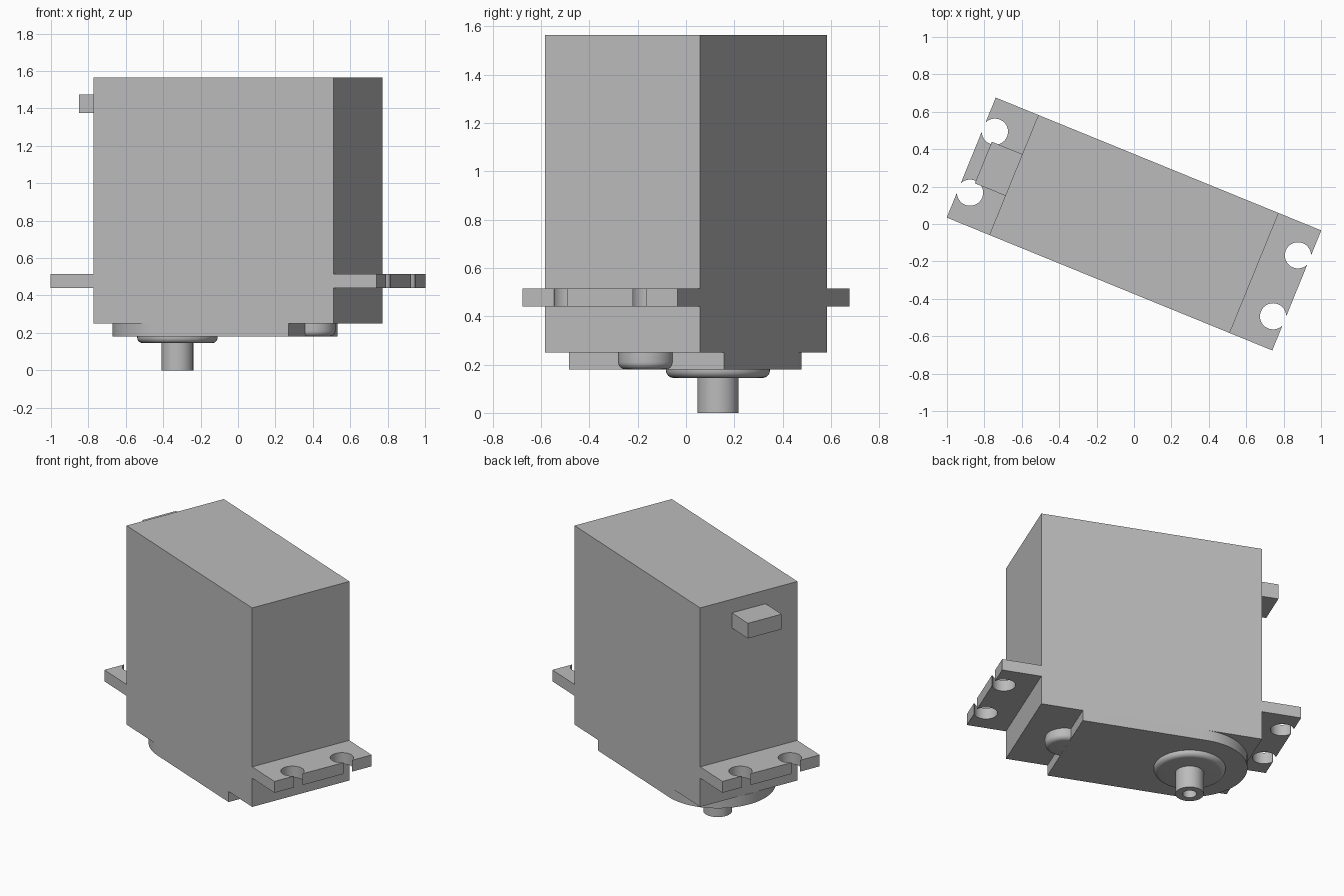
import bpy, bmesh, math
from mathutils import Matrix, Vector

cube = bpy.data.objects.get("Cube")
if cube:
    bpy.data.objects.remove(cube, do_unlink=True)

TURN = Matrix.Rotation(math.radians(-22.2), 4, 'Z')
HALF_W = 0.3465      # half width of case, flanges and gear cover
SHAFT_U = -0.35      # output shaft position along the case

grey = bpy.data.materials.new("light grey plastic")
grey.use_nodes = True
grey.diffuse_color = (0.5, 0.5, 0.5, 1)
grey.node_tree.nodes["Principled BSDF"].inputs["Base Color"].default_value = (0.5, 0.5, 0.5, 1)


def finish(name, bm, smooth=False):
    bmesh.ops.recalc_face_normals(bm, faces=bm.faces)
    bm.transform(TURN)
    mesh = bpy.data.meshes.new(name)
    bm.to_mesh(mesh)
    bm.free()
    mesh.materials.append(grey)
    ob = bpy.data.objects.new(name, mesh)
    bpy.context.collection.objects.link(ob)
    if smooth:
        bpy.ops.object.select_all(action='DESELECT')
        ob.select_set(True)
        bpy.context.view_layer.objects.active = ob
        bpy.ops.object.shade_smooth_by_angle(angle=math.radians(35))
    return ob


def prism(name, outline, z0, z1, smooth=False):
    """Extrude a flat outline from z0 up to z1."""
    bm = bmesh.new()
    face = bm.faces.new([bm.verts.new((u, v, z0)) for u, v in outline])
    top = bmesh.ops.extrude_face_region(bm, geom=[face])["geom"]
    bmesh.ops.translate(bm, vec=(0, 0, z1 - z0),
                        verts=[g for g in top if isinstance(g, bmesh.types.BMVert)])
    return finish(name, bm, smooth)


def box(name, u0, u1, half_v, z0, z1):
    return prism(name, [(u0, -half_v), (u1, -half_v), (u1, half_v), (u0, half_v)], z0, z1)


def arc(cu, cv, r, a0, a1, n):
    return [(cu + r * math.cos(a0 + (a1 - a0) * i / n),
             cv + r * math.sin(a0 + (a1 - a0) * i / n)) for i in range(n + 1)]


def lathe(name, u, profile, steps=64):
    """Spin a (radius, z) profile round a vertical axis at u."""
    bm = bmesh.new()
    verts = [bm.verts.new((u + r, 0, z)) for r, z in profile]
    edges = [bm.edges.new(pair) for pair in zip(verts, verts[1:])]
    bmesh.ops.spin(bm, geom=verts + edges, cent=(u, 0, 0), axis=(0, 0, 1),
                   angle=math.tau, steps=steps)
    bmesh.ops.remove_doubles(bm, verts=bm.verts, dist=0.0005)
    return finish(name, bm, True)


def rounded_disc(name, u, r, z0, z1, fillet):
    """Disc with a rounded lower rim."""
    rim = arc(r - fillet, z0 + fillet, fillet, -math.pi / 2, 0, 6)
    return lathe(name, u, [(0, z0)] + rim + [(r, z1), (0, z1)])


# Main case and cable outlet
box("case", -0.694, 0.694, HALF_W, 0.25, 1.565)
box("cable_outlet", -0.87, -0.694, 0.12, 1.375, 1.475)

# Mounting flanges with screw holes open to the outer edge
HOLE_R, SLOT, EDGE, HOLE_U, HOLE_V = 0.07, 0.03, 0.94, 0.875, 0.176
gap = math.asin(SLOT / HOLE_R)
for side, name in ((1, "left_flange"), (-1, "right_flange")):
    outline = [(0.694, -HALF_W), (EDGE, -HALF_W)]
    for v in (-HOLE_V, HOLE_V):
        outline += [(EDGE, v - SLOT)]
        outline += arc(HOLE_U, v, HOLE_R, -gap, gap - math.tau, 40)
        outline += [(EDGE, v + SLOT)]
    outline += [(EDGE, HALF_W), (0.694, HALF_W)]
    prism(name, [(side * u, v) for u, v in outline], 0.44, 0.515, True)

# Gear cover under the case: square at one end, round about the shaft
cover = [(0.433, -HALF_W), (0.433, HALF_W)]
cover += arc(SHAFT_U, 0, HALF_W, math.pi / 2, 1.5 * math.pi, 40)
prism("gear_cover", cover, 0.18, 0.25, True)
rounded_disc("gear_boss", 0.437, 0.116, 0.1805, 0.25, 0.03)

# Shaft collar and hollow output shaft
rounded_disc("shaft_collar", SHAFT_U, 0.215, 0.145, 0.18, 0.03)
lathe("output_shaft", SHAFT_U,
      [(0, 0.12), (0.042, 0.12), (0.042, 0), (0.085, 0), (0.085, 0.15), (0, 0.15)], 48)
